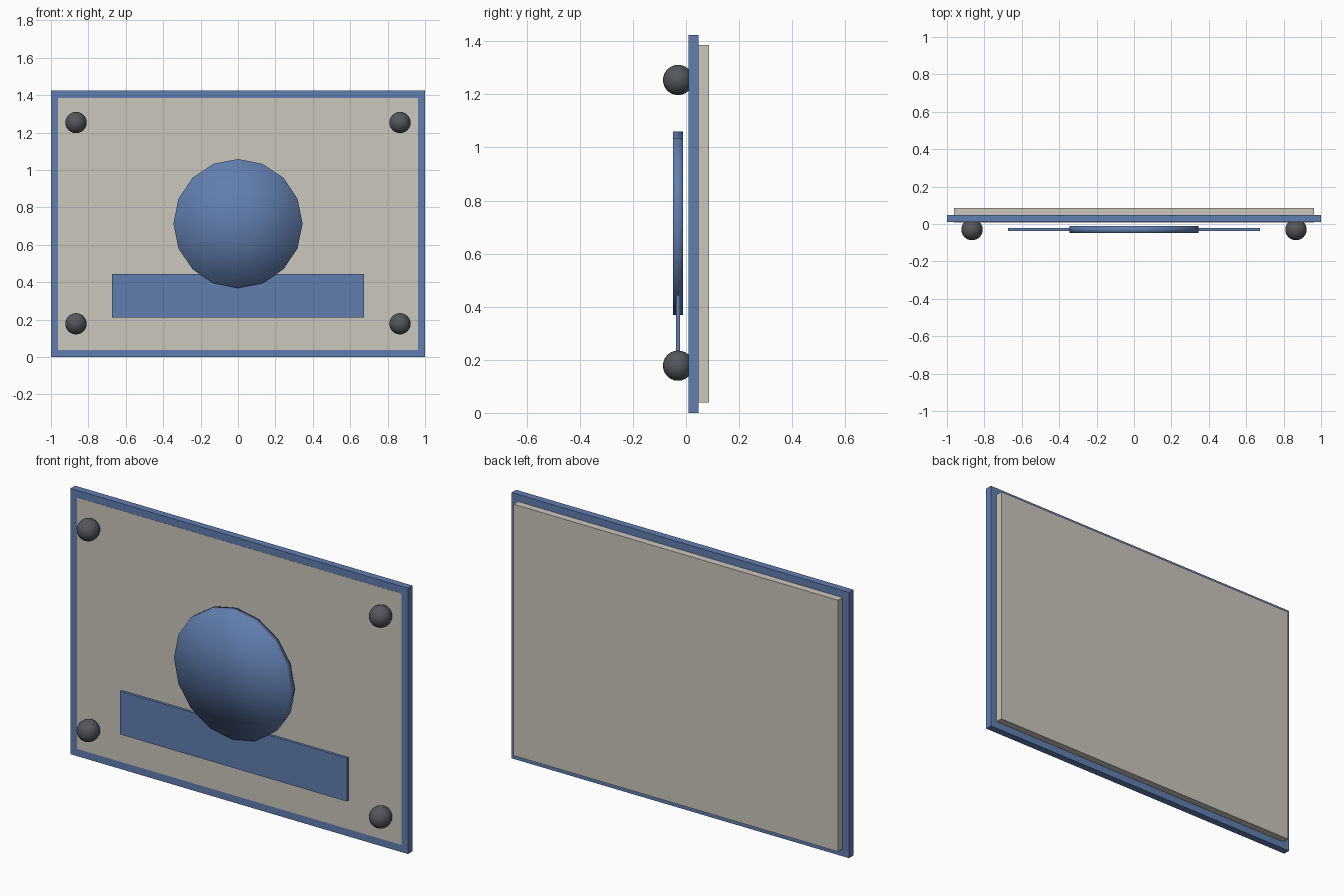
import bpy
from math import pi

if "Cube" in bpy.data.objects:
    bpy.data.objects.remove(bpy.data.objects["Cube"])


def material(name, rgb):
    m = bpy.data.materials.new(name)
    m.diffuse_color = (*rgb, 1)
    m.use_nodes = True
    m.node_tree.nodes["Principled BSDF"].inputs["Base Color"].default_value = m.diffuse_color
    return m


BLUE = material("blue", (0.12, 0.21, 0.43))
BEIGE = material("beige", (0.60, 0.57, 0.51))
DARK = material("dark_grey", (0.09, 0.095, 0.105))


def finish(name, mat):
    ob = bpy.context.object
    ob.name = name
    ob.data.materials.append(mat)
    return ob


def box(name, x, y, z, mat):
    """Box from (min, max) ranges on each axis."""
    bpy.ops.mesh.primitive_cube_add(size=1, location=[(a + b) / 2 for a, b in (x, y, z)])
    ob = finish(name, mat)
    ob.scale = [b - a for a, b in (x, y, z)]
    bpy.ops.object.transform_apply(location=False, rotation=False, scale=True)
    return ob


# Backing plate whose edge shows as a border, with the inset panel through it
box("border_plate", (-1, 1), (0.01, 0.048), (0, 1.424), BLUE)
box("inset_panel", (-0.962, 0.962), (0.009, 0.086), (0.039, 1.386), BEIGE)

# Raised lower bar
box("lower_bar", (-0.673, 0.673), (-0.038, -0.022), (0.212, 0.444), BLUE)

# Sixteen-sided emblem disc, softly shaded
bpy.ops.mesh.primitive_cylinder_add(vertices=16, radius=0.345, depth=0.038,
                                    end_fill_type='TRIFAN',
                                    location=(0, -0.03, 0.714), rotation=(pi / 2, 0, 0))
finish("round_disc", BLUE)
bpy.ops.object.shade_smooth()

# Corner studs
for side, x in (("left", -0.866), ("right", 0.866)):
    for level, z in (("lower", 0.178), ("upper", 1.254)):
        bpy.ops.mesh.primitive_uv_sphere_add(segments=24, ring_count=12, radius=0.057,
                                             location=(x, -0.03, z))
        finish(f"{level}_{side}_stud", DARK)
        bpy.ops.object.shade_smooth()
